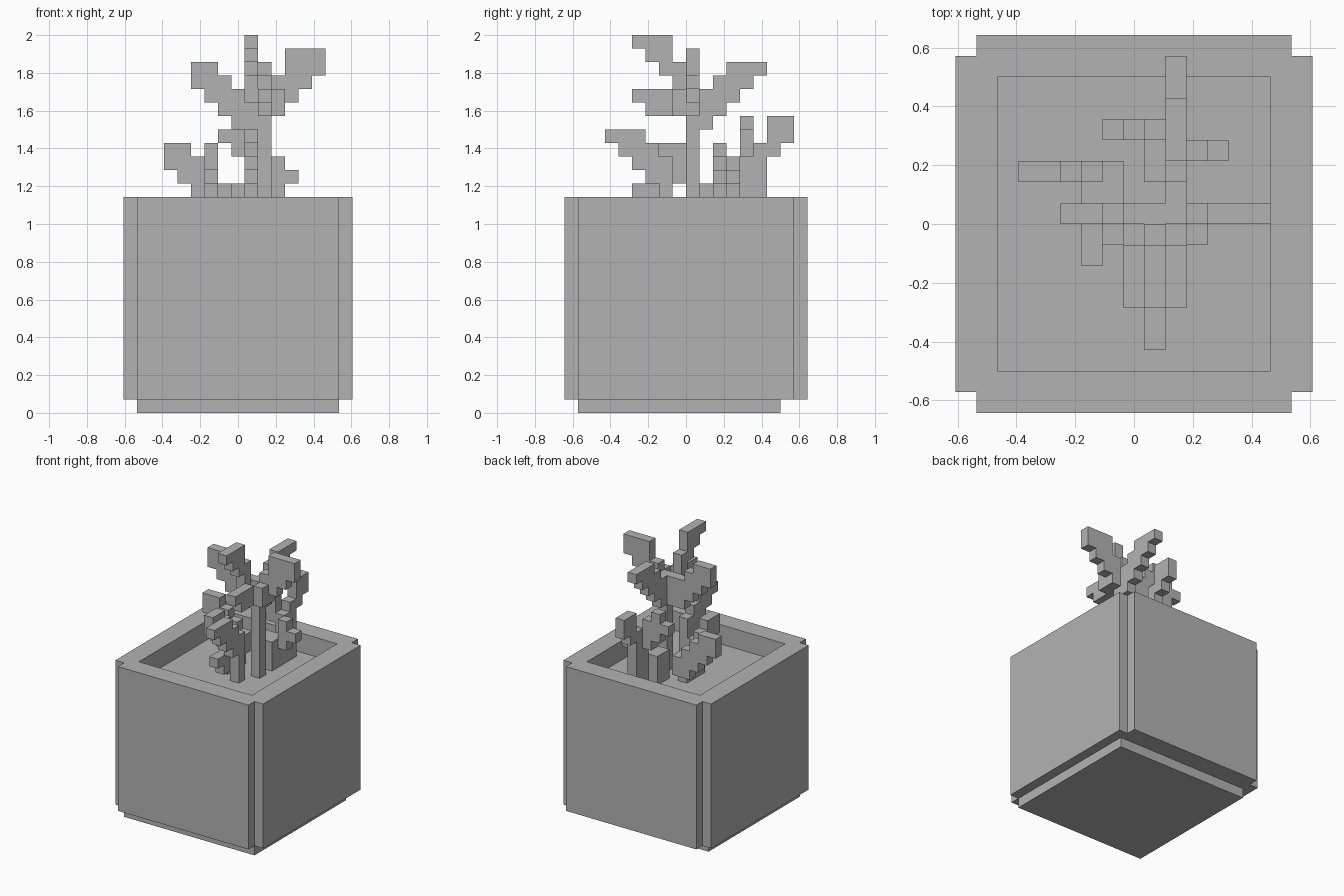
import bpy
import bmesh
from math import radians
from mathutils import Vector

default = bpy.data.objects.get("Cube")
if default:
    bpy.data.objects.remove(default, do_unlink=True)

UNIT = 2 / 28
ORIGIN = Vector((8.5, 9, 0))

grey = bpy.data.materials.new("plain_grey")
grey.use_nodes = True
colour = (0.45, 0.45, 0.45, 1)
grey.diffuse_color = colour
grey.node_tree.nodes["Principled BSDF"].inputs["Base Color"].default_value = colour

parts = {}


def block(x0, x1, y0, y1, z0, z1):
    """Set of grid cells filling a box."""
    return {(x, y, z) for x in range(x0, x1)
            for y in range(y0, y1) for z in range(z0, z1)}


def leaf(name, axis, lane, bottom, rows):
    """One-cell-thick leaf along an axis, given as spans from the bottom row up."""
    cells = set()
    for z, (start, end) in enumerate(rows, bottom):
        for i in range(start, end):
            cells.add((i, lane, z) if axis == "x" else (lane, i, z))
    parts[name] = cells


# Pot with notched corners, a recessed foot and a soil well
body = block(0, 17, 1, 17, 1, 16) | block(1, 16, 0, 18, 1, 16)
parts["pot"] = (body | block(1, 16, 1, 16, 0, 1)) - block(2, 15, 2, 16, 13, 16)
parts["soil"] = block(2, 15, 2, 16, 13, 14)

# Main stem with its crown of leaves
parts["main_stem"] = block(10, 11, 9, 10, 14, 24)
leaf("crown_leaf_left", "x", 9, 22, [(11, 12), (11, 13), (11, 14), (12, 15), (12, 15)])
leaf("crown_leaf_right", "x", 9, 21, [(8, 10), (7, 10), (6, 9), (5, 8), (5, 7)])
leaf("crown_leaf_back", "y", 10, 21, [(10, 11), (10, 12), (10, 13), (11, 14), (12, 15)])
leaf("crown_leaf_top", "y", 9, 23, [(8, 10), (8, 9), (7, 9), (6, 8), (5, 8)])
leaf("crown_leaf_front", "y", 10, 22, [(6, 9), (5, 8)])
parts["crown_bud"] = block(11, 12, 8, 9, 22, 24)

# Front shoot
parts["front_stem"] = block(9, 10, 7, 8, 14, 17)
leaf("front_leaf", "y", 9, 17, [(6, 8), (5, 8), (4, 7), (3, 6)])
leaf("front_low_leaf", "y", 8, 15, [(6, 8), (5, 8)])

# Right shoot
parts["right_stem"] = block(7, 8, 8, 11, 14, 16) | block(7, 8, 10, 11, 16, 17)
leaf("right_leaf", "x", 11, 15, [(6, 8), (5, 8), (4, 7), (3, 6), (3, 5)])
leaf("right_front_leaf", "y", 6, 16, [(9, 11), (8, 10), (7, 10), (7, 9)])

# Back shoot
parts["back_stem"] = block(9, 11, 11, 13, 14, 17) | block(10, 11, 13, 15, 14, 19)
leaf("back_leaf", "y", 10, 19, [(14, 16), (15, 17), (15, 17)])
leaf("back_right_leaf", "x", 13, 18, [(9, 10), (8, 10), (7, 10), (8, 9)])
leaf("back_left_leaf", "x", 12, 16, [(11, 12), (11, 13), (11, 12)])

DIRECTIONS = [Vector(d) * s for d in ((1, 0, 0), (0, 1, 0), (0, 0, 1)) for s in (1, -1)]
filled = set().union(*parts.values())


def build(name, cells):
    """Skin the exposed sides of the cells and merge flat areas."""
    bm = bmesh.new()
    for cell in cells:
        centre = Vector(cell) + Vector((0.5, 0.5, 0.5))
        for n in DIRECTIONS:
            if tuple(int(c + d) for c, d in zip(cell, n)) in filled:
                continue
            u = Vector((n.y, n.z, n.x))
            v = n.cross(u)
            corners = [u + v, v - u, -u - v, u - v]
            bm.faces.new([bm.verts.new((centre + (n + c) / 2 - ORIGIN) * UNIT)
                          for c in corners])
    bmesh.ops.remove_doubles(bm, verts=bm.verts, dist=UNIT / 100)
    bmesh.ops.dissolve_limit(bm, angle_limit=radians(1), verts=bm.verts, edges=bm.edges)
    mesh = bpy.data.meshes.new(name)
    bm.to_mesh(mesh)
    bm.free()
    mesh.materials.append(grey)
    bpy.context.collection.objects.link(bpy.data.objects.new(name, mesh))


for part_name, part_cells in parts.items():
    build(part_name, part_cells)
